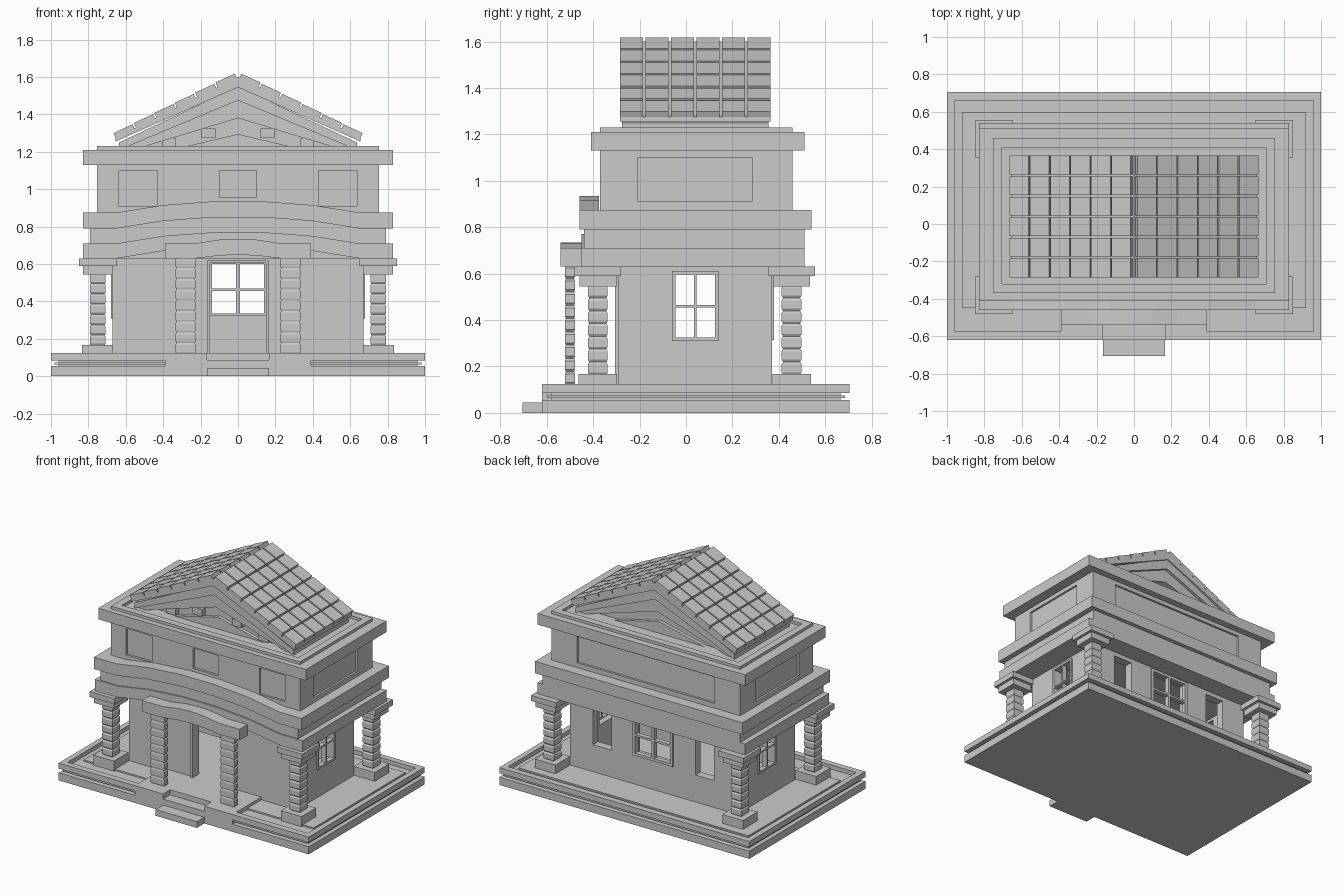
import bpy, bmesh
from math import atan2, hypot
from mathutils import Matrix, Vector

if "Cube" in bpy.data.objects:
    bpy.data.objects.remove(bpy.data.objects["Cube"])


def add(name, bm):
    bmesh.ops.recalc_face_normals(bm, faces=bm.faces)
    me = bpy.data.meshes.new(name)
    bm.to_mesh(me)
    bm.free()
    ob = bpy.data.objects.new(name, me)
    bpy.context.collection.objects.link(ob)
    return ob


def add_box(bm, x0, x1, y0, y1, z0, z1):
    m = Matrix.Translation(((x0 + x1) / 2, (y0 + y1) / 2, (z0 + z1) / 2))
    m = m @ Matrix.Diagonal((x1 - x0, y1 - y0, z1 - z0, 1))
    bmesh.ops.create_cube(bm, size=1, matrix=m)


def boxes(name, *dims):
    bm = bmesh.new()
    for d in dims:
        add_box(bm, *d)
    return add(name, bm)


def prism(name, pts, y0, y1):
    # outline in x/z, extruded along y
    bm = bmesh.new()
    f = bm.faces.new([bm.verts.new((x, y0, z)) for x, z in pts])
    r = bmesh.ops.extrude_face_region(bm, geom=[f])
    vs = [v for v in r["geom"] if isinstance(v, bmesh.types.BMVert)]
    bmesh.ops.translate(bm, verts=vs, vec=(0, y1 - y0, 0))
    return add(name, bm)


def cut(ob, *dims):
    for d in dims:
        c = boxes("cutter", d)
        c.hide_render = True
        m = ob.modifiers.new("cut", "BOOLEAN")
        m.operation, m.solver, m.object = "DIFFERENCE", "EXACT", c
        bpy.context.view_layer.objects.active = ob
        bpy.ops.object.modifier_apply(modifier=m.name)
        bpy.data.objects.remove(c)


def frame(a0, a1, b0, b1, t):
    # four bars of a rectangular frame as (a0, a1, b0, b1)
    return [(a0, a0 + t, b0, b1), (a1 - t, a1, b0, b1),
            (a0 + t, a1 - t, b0, b0 + t), (a0 + t, a1 - t, b1 - t, b1)]


def column(name, x, y, w, d, z0, z1, n):
    # stack of pinched square bands
    bm = bmesh.new()
    h = (z1 - z0) / n
    prev = None
    for i in range(n):
        for f, s in ((0, .86), (.18, 1), (.82, 1), (1, .86)):
            if i and f == 0:
                continue
            ring = [bm.verts.new((x + sx * w * s / 2, y + sy * d * s / 2, z0 + (i + f) * h))
                    for sx, sy in ((-1, -1), (1, -1), (1, 1), (-1, 1))]
            if prev:
                for k in range(4):
                    bm.faces.new((prev[k], prev[(k + 1) % 4], ring[(k + 1) % 4], ring[k]))
            else:
                bm.faces.new(ring)
            prev = ring
    bm.faces.new(prev)
    return add(name, bm)


# plinth with side groove, sunken terrace and steps
boxes("plinth_bottom", (-1, 1, -.62, .705, 0, .055))
boxes("plinth_core", (-.96, .96, -.58, .665, .055, .085))
boxes("plinth_groove_bar", (-.98, .98, -.6, .685, .064, .074))
top = boxes("plinth_top", (-1, 1, -.62, .705, .085, .125))
cut(top, (-.96, .96, -.575, .66, .095, .2))
boxes("terrace_floor", (-.92, .92, -.45, .60, .085, .105))
path = boxes("entry_path", (-.39, .39, -.62, -.2, .05, .125))
for o in (top, path):
    cut(o, (-.165, .165, -.7, -.54, .088, .2))
boxes("front_step", (-.165, .165, -.705, -.6, 0, .045))

# hollow ground floor walls with door and windows
walls = boxes("ground_floor_walls", (-.67, .67, -.29, .37, .09, .64))
cut(walls, (-.6, .6, -.23, .31, .125, .62),
    (-.15, .15, -.4, -.1, .125, .605),
    (-.15, .15, .2, .5, .325, .61),
    (-.8, .8, -.05, .13, .32, .6))
for s in (-1, 1):
    cut(walls, (s * .41 - .075, s * .41 + .075, .2, .5, .3, .6))
door = frame(-.165, .165, .09, .62, .015)
boxes("door_frame", *[(a, b, -.305, -.27, c, d) for a, b, c, d in door if d > .2])
bars = frame(-.16, .16, .315, .62, .02) + [(-.01, .01, .33, .61), (-.15, .15, .455, .47)]
boxes("back_window", *[(a, b, .345, .38, c, d) for a, b, c, d in bars])
bars = frame(-.06, .14, .31, .612, .015) + [(.035, .045, .32, .6), (-.05, .13, .455, .465)]
for s, n in ((-1, "left"), (1, "right")):
    x0, x1 = sorted((s * .645, s * .68))
    boxes(n + "_window", *[(x0, x1, a, b, c, d) for a, b, c, d in bars])

# corner columns with base and stepped capital, and porch pillars
for s, n in ((-1, "left"), (1, "right")):
    for y, m in ((-.38, "front"), (.455, "back")):
        x = s * .75
        column(f"{m}_{n}_column", x, y, .085, .085, .165, .55, 7)
        boxes(f"{m}_{n}_base_and_capital",
              *[(x - r, x + r, y - r, y + r, a, b) for r, a, b in
                ((.083, .09, .168), (.08, .545, .59), (.1, .59, .63))])
    column(n + "_porch_pillar", s * .28, -.5, .11, .042, .12, .635, 9)

# wavy porch lintel
low = [(-.39, .63), (-.23, .63), (-.1, .645), (0, .65), (.1, .645), (.23, .63), (.39, .63)]
up = [(-.39, .71), (-.23, .71), (-.1, .73), (0, .735), (.1, .73), (.23, .71), (.39, .71)]
prism("porch_lintel", low + up[::-1], -.54, -.44)

# entablature layers whose front strip bows upward
for i, (hx, y0, y1, z0, z1) in enumerate(((.83, -.45, .51, .63, .71),
                                          (.79, -.44, .51, .71, .79),
                                          (.83, -.46, .54, .79, .875))):
    boxes(f"entablature_{i + 1}", (-hx, hx, -.375, y1, z0, z1))
    bow = [(-hx, 0), (-.65, 0), (-.4, .04), (-.13, .06), (.13, .06), (.4, .04), (.65, 0), (hx, 0)]
    pts = [(x, z0 + b) for x, b in bow] + [(x, z1 + b) for x, b in reversed(bow)]
    prism(f"entablature_front_{i + 1}", pts, y0, -.375)

# upper storey with shallow panels
upper = boxes("upper_storey", (-.755, .755, -.37, .46, .87, 1.14))
cut(upper, (-.635, -.43, -.5, -.355, .91, 1.1), (.43, .635, -.5, -.355, .91, 1.1),
    (-.1, .1, -.5, -.355, .955, 1.1), (-.55, .55, .445, .6, .91, 1.1),
    (.74, .9, -.21, .285, .91, 1.1), (-.9, -.74, -.21, .285, .91, 1.1))

# cornice and raised rim
boxes("cornice", (-.83, .83, -.41, .51, 1.13, 1.21))
boxes("cornice_rim", *[(a, b, c, d, 1.21, 1.23) for a, b, c, d in frame(-.755, .755, -.37, .46, .05)])


# gable: nested chevrons stepping inward, with recessed tympanum
def chevron(name, hx, e_top, top, e_low, low, y0, y1):
    return prism(name, [(-hx, e_top), (0, top), (hx, e_top), (hx, e_low), (0, low), (-hx, e_low)], y0, y1)


chevron("roof_deck", .655, 1.275, 1.6, 1.255, 1.545, -.285, .365)
chevron("gable_band_outer", .635, 1.25, 1.55, 1.21, 1.475, -.275, .355)
chevron("gable_band_inner", .61, 1.225, 1.48, 1.195, 1.38, -.255, .335)
prism("tympanum", [(-.56, 1.2), (.56, 1.2), (.54, 1.225), (0, 1.4), (-.54, 1.225)], -.2, .28)
prism("tympanum_lower", [(-.4, 1.2), (.4, 1.2), (0, 1.295)], -.225, .305)
boxes("gable_blocks", *[(x - .037, x + .037, -.24, -.19, z, z + .05)
                        for x, z in ((-.37, 1.225), (-.157, 1.275), (.157, 1.275), (.37, 1.225))])

# roof tiles, six by six on each slope
rx, rz, n = .655, .325, 6
ang, ln = atan2(rz, rx), hypot(rx, rz) / n
bm = bmesh.new()
for s in (-1, 1):
    for i in range(n):
        t = (i + .5) / n
        for j in range(n):
            c = Vector((s * (rx * t + .006), -.235 + j * .11, 1.603 - rz * t))
            m = Matrix.Translation(c) @ Matrix.Rotation(s * (ang - .03), 4, "Y")
            m = m @ Matrix.Diagonal((ln - .009, .1, .04, 1))
            bmesh.ops.create_cube(bm, size=1, matrix=m)
add("roof_tiles", bm)
